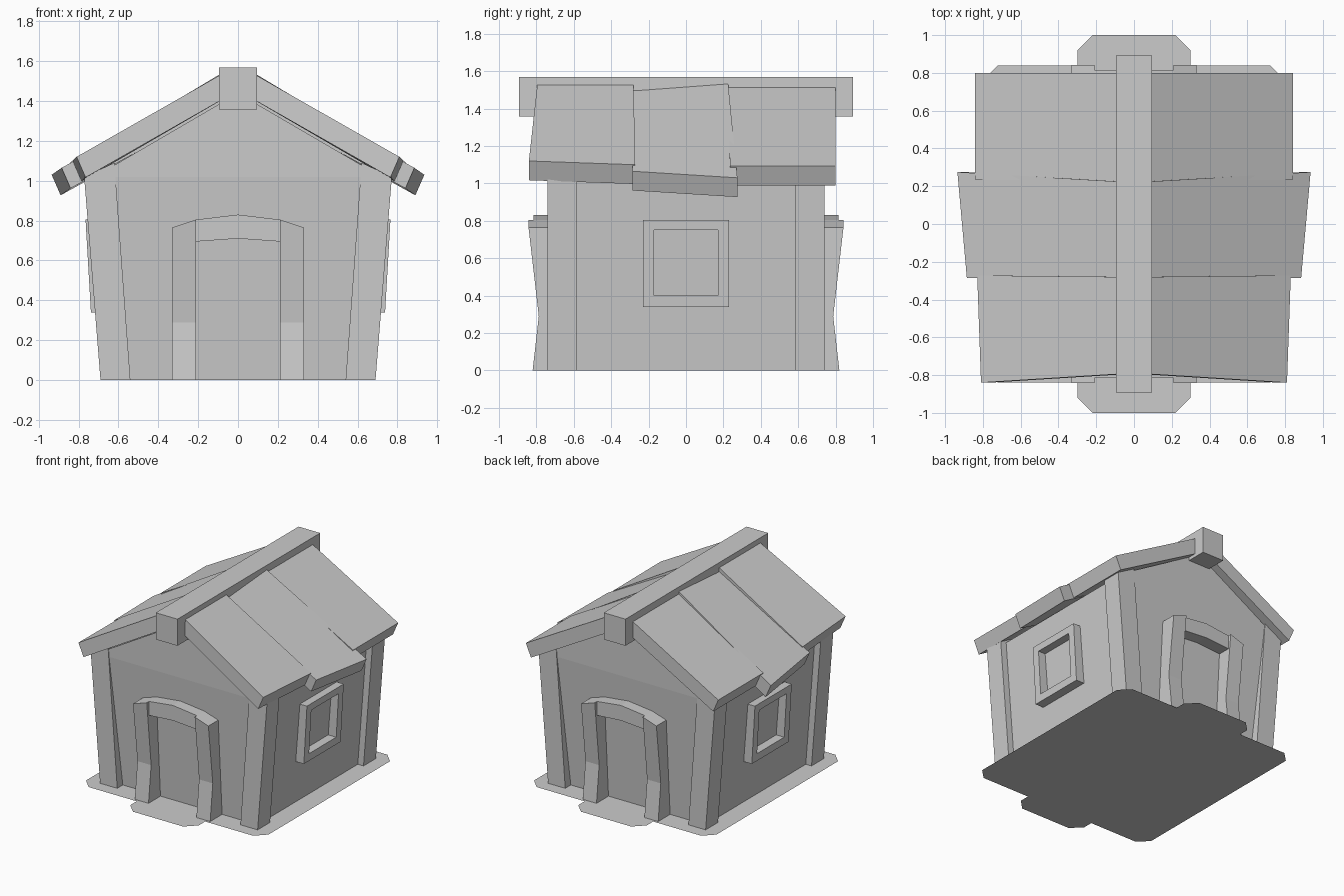
import bpy, bmesh
from mathutils import Vector

if "Cube" in bpy.data.objects:
    bpy.data.objects.remove(bpy.data.objects["Cube"])


def finish(name, bm, mirror=""):
    """Turn a bmesh into an object, mirrored over the named axes."""
    bmesh.ops.recalc_face_normals(bm, faces=bm.faces)
    me = bpy.data.meshes.new(name)
    bm.to_mesh(me)
    bm.free()
    ob = bpy.data.objects.new(name, me)
    bpy.context.collection.objects.link(ob)
    if mirror:
        m = ob.modifiers.new("Mirror", 'MIRROR')
        m.use_axis = [a in mirror for a in "XYZ"]
        m.use_mirror_merge = False
    return ob


def loft(name, rings, mirror="", closed=False):
    """Skin matching rings of points; cap the ends or close into a loop."""
    bm = bmesh.new()
    vs = [[bm.verts.new(p) for p in r] for r in rings]
    n = len(rings[0])
    for a, b in zip(vs, vs[1:] + vs[:1] if closed else vs[1:]):
        for i in range(n):
            bm.faces.new((a[i], a[(i + 1) % n], b[(i + 1) % n], b[i]))
    if not closed:
        bm.faces.new(vs[0])
        bm.faces.new(vs[-1])
    return finish(name, bm, mirror)


def rect(x0, x1, y0, y1, z):
    return [(x0, y0, z), (x1, y0, z), (x1, y1, z), (x0, y1, z)]


# Ground sheet with a porch at both ends and clipped corners
q = [(.80, 0), (.80, .76), (.72, .84), (.30, .84), (.30, .92), (.22, 1.0)]
outline = (q + [(-x, y) for x, y in reversed(q[1:])]
           + [(-x, -y) for x, y in q] + [(x, -y) for x, y in reversed(q[1:])])
bm = bmesh.new()
bm.faces.new([bm.verts.new((x, y, 0)) for x, y in outline])
base = finish("ground_sheet", bm)
base.data.flip_normals() if base.data.polygons[0].normal.z < 0 else None

# Flared walls and gable
loft("walls", [rect(-.64, .64, -.67, .67, 0), rect(-.72, .72, -.735, .735, 1.02)])
loft("gable", [[(-.72, y, 1.02), (.72, y, 1.02), (0, y, 1.44)] for y in (-.735, .735)])

# Leaning corner posts, tops cut to the roof slope
loft("corner_post", [rect(.54, .69, .585, .74, 0),
                     [(.62, .585, 1.09), (.772, .585, 1.02),
                      (.772, .74, 1.02), (.62, .74, 1.09)]], "XY")

# Door frame: waisted legs and a low arch, front and back
loft("door_leg", [rect(.21, .33, -.82, -.64, 0),
                  rect(.21, .33, -.787, -.66, .29),
                  [(.21, -.842, .805), (.33, -.842, .765),
                   (.33, -.68, .765), (.21, -.68, .805)]], "XY")
loft("door_arch", [[(x, -.815, lo), (x, -.815, hi), (x, -.68, hi), (x, -.68, lo)]
                   for x, lo, hi in ((-.21, .695, .805), (0, .71, .83), (.21, .695, .805))], "Y")


# Window frames, leaning with the side walls
def window_loop(x_low, x_high, y, z0, z1):
    def x_at(z):
        return x_low + (x_high - x_low) * (z - .34) / .465
    return [(x_at(z), s * y, z) for s, z in ((-1, z0), (1, z0), (1, z1), (-1, z1))]


loft("window_frame", [window_loop(.64, .68, .23, .34, .805),
                      window_loop(.738, .765, .23, .34, .805),
                      window_loop(.738, .765, .17, .40, .75),
                      window_loop(.64, .68, .17, .40, .75)], "X", closed=True)

# Uneven roof panels: two ridge points (x = .09) then two eave points
panels = {
    "front": [(.09, -.795, 1.53), (.09, -.28, 1.53), (.83, -.272, 1.10), (.81, -.84, 1.12)],
    "middle": [(.09, -.285, 1.50), (.09, .225, 1.535), (.935, .275, 1.03), (.885, -.285, 1.065)],
    "back": [(.09, .225, 1.515), (.09, .80, 1.515), (.843, .80, 1.092), (.843, .235, 1.092)],
}
for key, pts in panels.items():
    a, b, c, d = map(Vector, pts)
    top = [a + (a - d) * .06, b + (b - c) * .06, c, d]
    under = [p + Vector((-.045, 0, -.103)) for p in top]
    loft("roof_panel_" + key, [top, under], "X")

# Ridge beam
loft("ridge_beam", [rect(-.095, .095, -.893, .893, z) for z in (1.357, 1.568)])
